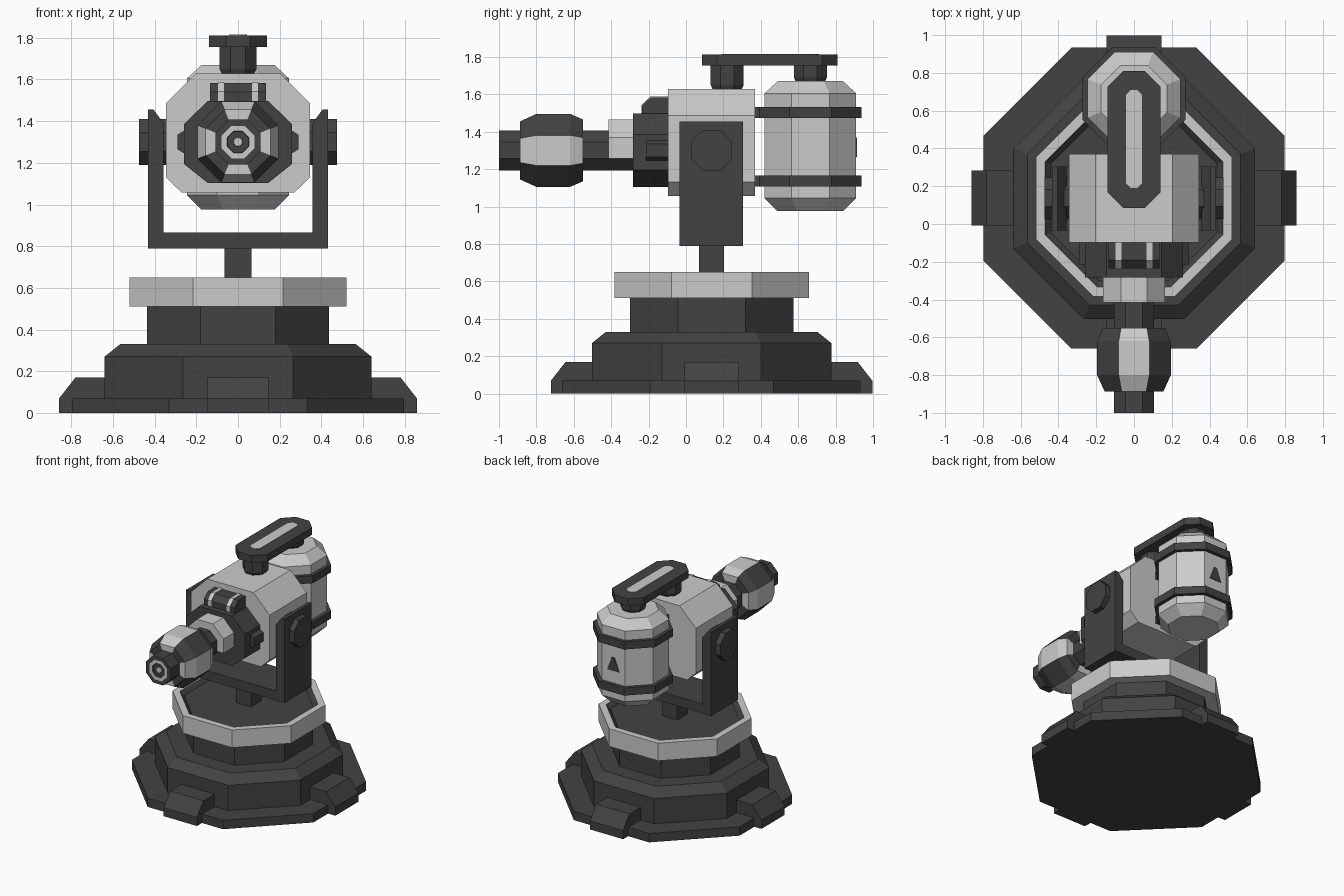
import bpy, bmesh, math
from mathutils import Vector, Matrix

if "Cube" in bpy.data.objects:
    bpy.data.objects.remove(bpy.data.objects["Cube"])


def material(name, v):
    m = bpy.data.materials.new(name)
    m.diffuse_color = (v, v, v, 1)
    m.use_nodes = True
    m.node_tree.nodes["Principled BSDF"].inputs["Base Color"].default_value = m.diffuse_color
    return m


LIGHT, DARK = 0, 1
MATS = [material("light grey", 0.60), material("dark grey", 0.055)]
CY = 0.137    # y of the turning axis
CZ = 1.30     # height of the barrel axis


def finish(name, bm):
    bmesh.ops.recalc_face_normals(bm, faces=bm.faces)
    me = bpy.data.meshes.new(name)
    bm.to_mesh(me)
    bm.free()
    for m in MATS:
        me.materials.append(m)
    ob = bpy.data.objects.new(name, me)
    bpy.context.collection.objects.link(ob)
    return ob


def place(axis, u, v, t):
    return {'x': Vector((t, u, v)), 'y': Vector((u, t, v)), 'z': Vector((u, v, t))}[axis]


def octagon(name, rings, axis, centre, color):
    """Eight-sided turned part; rings are (apothem, position along axis).
    color is a material index or a rule (segment, side) -> index."""
    rule = color if callable(color) else (lambda seg, side: color)
    bm = bmesh.new()
    loops = []
    for ap, t in rings:
        r = ap / math.cos(math.pi / 8)
        loops.append([bm.verts.new(place(axis,
                      centre[0] + r * math.cos(math.pi / 4 * (i - 0.5)),
                      centre[1] + r * math.sin(math.pi / 4 * (i - 0.5)), t)) for i in range(8)])
    for s in range(len(rings) - 1):
        for i in range(8):
            j = (i + 1) % 8
            f = bm.faces.new((loops[s][i], loops[s][j], loops[s + 1][j], loops[s + 1][i]))
            f.material_index = rule(s, i)
    bm.faces.new(loops[0]).material_index = rule(0, 1)
    bm.faces.new(loops[-1]).material_index = rule(len(rings) - 1, 1)
    return finish(name, bm)


def extrude(name, profile, axis, t0, t1, color, matrix=None):
    """Closed 2D profile pushed along an axis from t0 to t1."""
    bm = bmesh.new()
    a = [bm.verts.new(place(axis, u, v, t0)) for u, v in profile]
    b = [bm.verts.new(place(axis, u, v, t1)) for u, v in profile]
    bm.faces.new(a)
    bm.faces.new(b)
    for i in range(len(a)):
        j = (i + 1) % len(a)
        bm.faces.new((a[i], a[j], b[j], b[i]))
    for f in bm.faces:
        f.material_index = color
    if matrix:
        bm.transform(matrix)
    return finish(name, bm)


def rect(u0, u1, v0, v1):
    return [(u0, v0), (u1, v0), (u1, v1), (u0, v1)]


def mirrored(half):
    """Complete a right-hand half outline across u = 0."""
    return half + [(-u, v) for u, v in reversed(half)]


def pill(ap, y0, y1):
    """Long outline with half-octagon ends."""
    k = ap * math.tan(math.pi / 8)
    return mirrored([(k, y0), (ap, y0 + ap - k), (ap, y1 - ap + k), (k, y1)])


# Stepped base
octagon("base_plate", [(.797, 0), (.797, .07)], 'z', (0, CY), DARK)
octagon("base_tier", [(.64, .06), (.64, .27), (.565, .33)], 'z', (0, CY), DARK)
octagon("base_neck", [(.437, .32), (.437, .52)], 'z', (0, CY), DARK)
for n in range(4):
    turn = Matrix.Translation((0, CY, 0)) @ Matrix.Rotation(n * math.pi / 2, 4, 'Z')
    extrude("base_foot", [(.55, 0), (.86, 0), (.86, .068), (.78, .17), (.55, .17)],
            'y', -.146, .146, DARK, turn)

# Turntable: light rim with a sunken dark floor
octagon("turntable", [(.40, .51), (.52, .51), (.52, .65), (.47, .65), (.44, .62)], 'z', (0, CY),
        lambda s, i: DARK if s >= 3 else LIGHT)
extrude("yoke_post", rect(-.065, .065, .07, .203), 'z', .61, .80, DARK)

# Yoke and pivot bolts
half_yoke = [(.433, .79), (.433, 1.455), (.405, 1.455), (.357, 1.39), (.357, .865)]
extrude("yoke", mirrored(half_yoke), 'y', -.035, .305, DARK)
for s in (-1, 1):
    octagon("pivot_bolt", [(.11, s * .34), (.11, s * .475)], 'x', (CY, CZ), DARK)

# Main body
extrude("body", mirrored([(.27, 1.057), (.345, 1.13), (.345, 1.487), (.203, 1.628)]),
        'y', -.097, .37, LIGHT)

# Front housing with side bosses
extrude("front_housing", mirrored([(.145, 1.103), (.26, 1.195), (.26, 1.385), (.145, 1.497)]),
        'y', -.283, -.09, DARK)
for s in (-1, 1):
    extrude("side_boss", [(s * .25, 1.24), (s * .29, 1.265), (s * .29, 1.335), (s * .25, 1.36)],
            'y', -.215, -.09, DARK)

# Sight block on the housing with two light stripes
block = [(-.235, 1.48), (-.235, 1.54), (-.19, 1.582), (-.09, 1.582), (-.09, 1.48)]
extrude("sight_block", block, 'x', -.135, .135, DARK)
stripe = [(-.239, 1.497), (-.239, 1.542), (-.192, 1.587), (-.097, 1.587), (-.097, 1.497)]
for x in (-.082, .082):
    extrude("sight_stripe", stripe, 'x', x - .015, x + .015, LIGHT)

# Barrel with ringed muzzle, cowl and faceted bulb
octagon("barrel", [(.107, -.27), (.107, -1), (.078, -1), (.052, -1), (.05, -.985),
                   (.022, -.985), (.02, -.99)], 'y', (0, CZ),
        lambda s, i: LIGHT if s in (2, 5, 6) else DARK)
extrude("barrel_cowl", mirrored([(.163, 1.257), (.163, 1.37), (.07, 1.465)]),
        'y', -.415, -.275, LIGHT)
octagon("barrel_bulb", [(.105, -.55), (.165, -.55), (.195, -.62), (.195, -.80), (.155, -.888),
                        (.105, -.888)], 'y', (0, CZ),
        lambda s, i: LIGHT if i % 2 == 0 else DARK)

# Rear tank with straps and warning triangle
TY = .665
octagon("tank", [(.175, .975), (.245, 1.045), (.245, 1.605), (.175, 1.67)], 'z', (0, TY), LIGHT)
for z in (1.107, 1.473):
    octagon("tank_strap", [(.272, z), (.272, z + .06)], 'z', (0, TY), DARK)
    extrude("strap_bracket", rect(-.11, .11, .36, .45), 'z', z, z + .06, DARK)
extrude("tank_triangle", [(-.052, 1.265), (.052, 1.265), (.012, 1.37), (-.012, 1.37)],
        'y', TY + .24, TY + .25, DARK)

# Top handle
for y, z in ((.22, 1.62), (TY, 1.66)):
    octagon("handle_post", [(.075, z), (.088, z + .03), (.088, 1.76)], 'z', (0, y), DARK)
extrude("handle_bar", pill(.14, .085, .81), 'z', 1.755, 1.812, DARK)
extrude("handle_strip", pill(.042, .19, .71), 'z', 1.808, 1.816, LIGHT)
